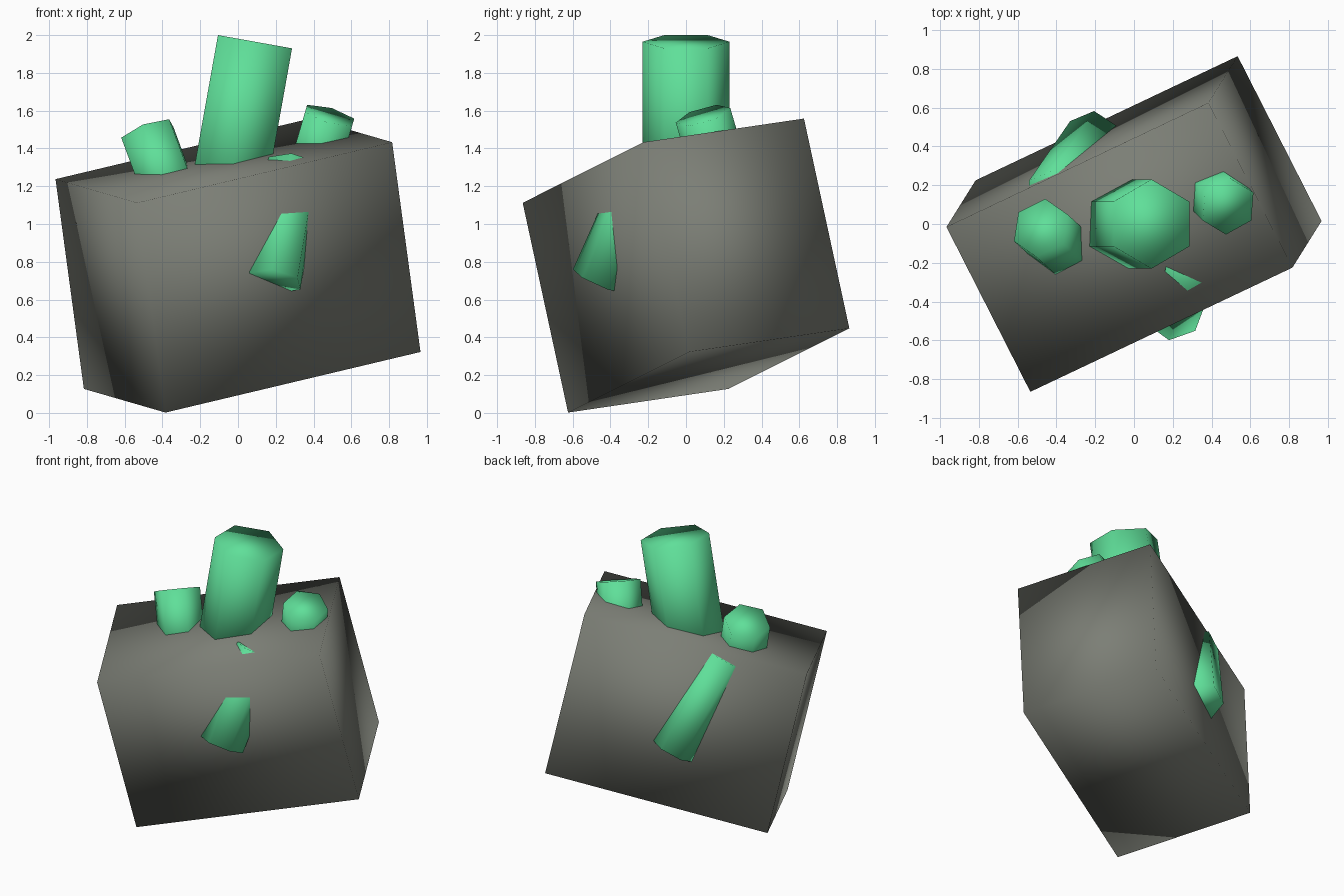
import bpy
import bmesh
from mathutils import Matrix, Vector

if "Cube" in bpy.data.objects:
    bpy.data.objects.remove(bpy.data.objects["Cube"], do_unlink=True)


def make_material(name, colour):
    mat = bpy.data.materials.new(name)
    mat.use_nodes = True
    mat.diffuse_color = colour
    mat.node_tree.nodes["Principled BSDF"].inputs["Base Color"].default_value = colour
    return mat


grey = make_material("warm grey", (0.2, 0.21, 0.18, 1))
green = make_material("mint green", (0.115, 0.74, 0.32, 1))


def finish(name, bm, matrix, mat):
    """Store the mesh as a fully smooth-shaded object."""
    bm.transform(matrix)
    bmesh.ops.recalc_face_normals(bm, faces=bm.faces[:])
    for face in bm.faces:
        face.smooth = True
    mesh = bpy.data.meshes.new(name)
    bm.to_mesh(mesh)
    bm.free()
    mesh.materials.append(mat)
    obj = bpy.data.objects.new(name, mesh)
    bpy.context.collection.objects.link(obj)
    return obj


def frame(x_axis, z_axis, centre):
    """Placement with z along z_axis and x as near x_axis as possible."""
    z = Vector(z_axis).normalized()
    x = Vector(x_axis)
    x = (x - z * x.dot(z)).normalized()
    rot = Matrix((x, z.cross(x), z)).transposed().to_4x4()
    return Matrix.Translation(centre) @ rot


def hex_peg(name, end, axis, length, radius, corner):
    """Six-sided peg starting at end, running along axis, one corner toward corner."""
    bm = bmesh.new()
    bmesh.ops.create_cone(bm, cap_ends=True, segments=6, radius1=radius,
                          radius2=radius, depth=length)
    # Put a corner on local +x whatever the primitive's own phase
    bm.verts.ensure_lookup_table()
    first = bm.verts[0].co
    turn = Vector((first.x, first.y)).angle_signed(Vector((1, 0)))
    bm.transform(Matrix.Rotation(-turn, 4, "Z"))
    centre = Vector(end) + Vector(axis).normalized() * length / 2
    finish(name, bm, frame(corner, axis, centre), green)


# Tilted block
bm = bmesh.new()
bmesh.ops.create_cube(bm, size=1)
bm.transform(Matrix.Diagonal((1.528, 0.961, 1.146, 1)))
finish("block", bm, frame((1.35, 0.64, 0.32), (-0.15, -0.24, 1.11), (0, 0, 0.78)), grey)

# Pegs on the top, measured from the exposed cap down into the block
hex_peg("tall_peg", (0.09, 0, 1.965), (-0.176, 0, -0.984), 0.85, 0.23, (0, 1, 0))
hex_peg("right_short_peg", (-0.48, -0.02, 1.485), (0.33, -0.3, -0.89), 0.4, 0.157,
        (-0.02, -0.13, 0.036))
hex_peg("left_short_peg", (0.485, 0.09, 1.575), (-0.27, 0.27, -0.92), 0.35, 0.15, (0, 1, 0))

# Pegs half sunk in the front and back faces, measured from the lower cap up
hex_peg("front_peg", (0.195, -0.463, 0.697), (0.15, 0.4, 0.9), 0.68, 0.15,
        (-0.015, -0.137, 0.063))
hex_peg("back_peg", (-0.204, 0.447, 0.648), (-0.29, -0.42, 0.86), 0.73, 0.15,
        (0.004, 0.143, 0.05))
